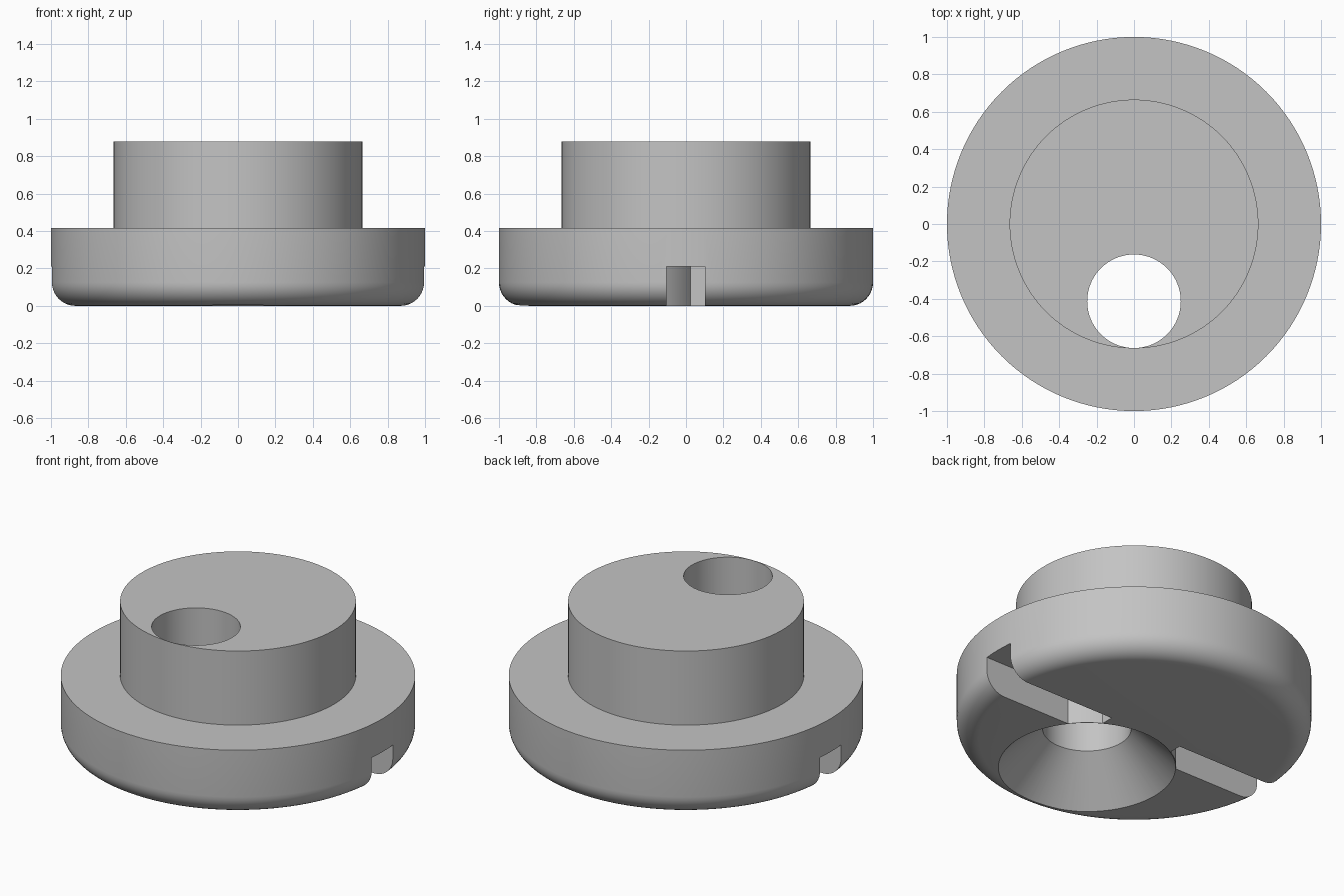
import bpy, bmesh, math

cube = bpy.data.objects.get("Cube")
if cube:
    bpy.data.objects.remove(cube, do_unlink=True)

# Single plain grey finish
grey = bpy.data.materials.new("plain_grey")
grey.use_nodes = True
colour = (0.55, 0.55, 0.55, 1)
grey.diffuse_color = colour
grey.node_tree.nodes["Principled BSDF"].inputs["Base Color"].default_value = colour

HOLE_Y, HOLE_R, SINK_R = -0.413, 0.25, 0.5
SLOT_BACK, SLOT_FRONT, SLOT_TOP = 0.102, -0.105, 0.21


def finish(name, bm):
    bmesh.ops.remove_doubles(bm, verts=bm.verts, dist=1e-5)
    bmesh.ops.recalc_face_normals(bm, faces=bm.faces)
    mesh = bpy.data.meshes.new(name)
    bm.to_mesh(mesh)
    bm.free()
    mesh.materials.append(grey)
    obj = bpy.data.objects.new(name, mesh)
    bpy.context.collection.objects.link(obj)
    return obj


def lathe(name, profile, y=0, steps=128):
    """Revolve (radius, height) points about a vertical axis."""
    bm = bmesh.new()
    verts = [bm.verts.new((r, y, z)) for r, z in profile]
    edges = [bm.edges.new(pair) for pair in zip(verts, verts[1:])]
    bmesh.ops.spin(bm, geom=verts + edges, cent=(0, y, 0), axis=(0, 0, 1),
                   angle=math.tau, steps=steps)
    return finish(name, bm)


def prism(name, outline, bottom, top):
    bm = bmesh.new()
    face = bm.faces.new([bm.verts.new((x, y, bottom)) for x, y in outline])
    new = bmesh.ops.extrude_face_region(bm, geom=[face])["geom"]
    moved = [v for v in new if isinstance(v, bmesh.types.BMVert)]
    bmesh.ops.translate(bm, verts=moved, vec=(0, 0, top - bottom))
    return finish(name, bm)


# Flanged body: rounded lower rim, wide flange, narrower boss
FILLET = 0.125
rim = [(1 - FILLET + FILLET * math.sin(a), FILLET - FILLET * math.cos(a))
       for a in (math.pi / 2 * i / 10 for i in range(11))]
body = lathe("flanged_bushing",
             [(0, 0)] + rim + [(1, 0.417), (0.665, 0.417), (0.665, 0.878), (0, 0.878)])

# Off-centre through hole, countersunk from below
cutters = [lathe("hole_cutter", [(0, -0.1), (SINK_R + 0.1, -0.1), (HOLE_R, SINK_R - HOLE_R),
                                 (HOLE_R, 1), (0, 1)], HOLE_Y)]

# Side slots, stopping at a round wall around the countersink and a flat end
wall_r = SINK_R + 0.003
start = math.asin((SLOT_FRONT - HOLE_Y) / wall_r)
end = math.acos(HOLE_R / wall_r)
arc = [start + (end - start) * i / 10 for i in range(11)]
inner = [(wall_r * math.cos(a), HOLE_Y + wall_r * math.sin(a)) for a in arc]
outline = inner + [(HOLE_R, SLOT_BACK), (1.1, SLOT_BACK), (1.1, SLOT_FRONT)]
for side in (1, -1):
    cutters.append(prism("slot_cutter", [(side * x, y) for x, y in outline], -0.1, SLOT_TOP))

bpy.ops.object.select_all(action="DESELECT")
bpy.context.view_layer.objects.active = body
body.select_set(True)
for cutter in cutters:
    cutter.hide_render = True
    mod = body.modifiers.new("cut", "BOOLEAN")
    mod.operation = "DIFFERENCE"
    mod.solver = "EXACT"
    mod.object = cutter
    bpy.ops.object.modifier_apply(modifier=mod.name)
    bpy.data.objects.remove(cutter, do_unlink=True)

bpy.ops.object.shade_smooth_by_angle(angle=math.radians(30))
